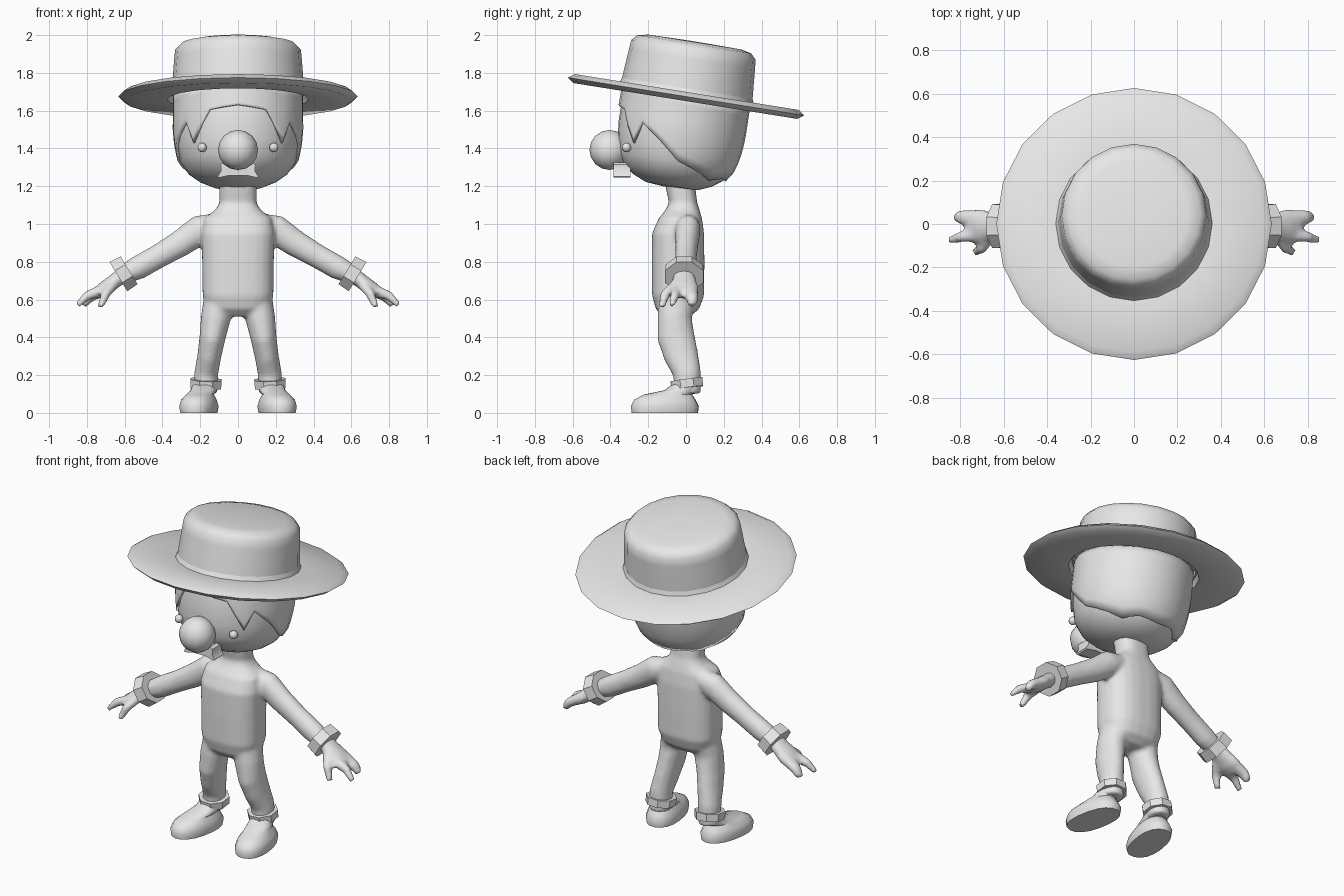
import bpy, bmesh, math
from mathutils import Vector, Matrix

cube = bpy.data.objects.get("Cube")
if cube:
    bpy.data.objects.remove(cube)

grey = bpy.data.materials.new("plain_grey")
grey.use_nodes = True
colour = (0.8, 0.8, 0.8, 1)
grey.diffuse_color = colour
grey.node_tree.nodes["Principled BSDF"].inputs["Base Color"].default_value = colour

TILT = math.radians(-9.1)
HEAD = Matrix.Translation((0, 0, 1.675)) @ Matrix.Rotation(TILT, 4, 'X')
UP = Vector((0, 0, 1))


def finish(name, bm, matrix=None, mirror=False):
    bmesh.ops.recalc_face_normals(bm, faces=bm.faces)
    mesh = bpy.data.meshes.new(name)
    bm.to_mesh(mesh)
    bm.free()
    mesh.materials.append(grey)
    ob = bpy.data.objects.new(name, mesh)
    bpy.context.collection.objects.link(ob)
    if matrix:
        ob.matrix_world = matrix
    if mirror:
        ob.modifiers.new("mirror", 'MIRROR').use_clip = False
    bpy.ops.object.select_all(action='DESELECT')
    ob.select_set(True)
    bpy.context.view_layer.objects.active = ob
    bpy.ops.object.shade_smooth_by_angle(angle=math.radians(40))
    return ob


def skin_rings(bm, rings):
    for a, b in zip(rings, rings[1:]):
        n = len(a)
        for i in range(n):
            j = (i + 1) % n
            bm.faces.new((a[i], a[j], b[j], b[i]))
    bm.faces.new(rings[0])
    bm.faces.new(rings[-1])


def tube(bm, path, sides=14, power=2, flat=False, yaw=0):
    """Loft rings along points (x, y, z, radius across, radius in depth)."""
    pts = [Vector(p[:3]) for p in path]
    rings = []
    for i, p in enumerate(path):
        t = UP if flat else (pts[min(i + 1, len(pts) - 1)] - pts[max(i - 1, 0)]).normalized()
        v = Vector((0, 1, 0))
        v = (v - t * v.dot(t)).normalized()
        u = v.cross(t)
        ring = []
        for k in range(sides):
            a = math.tau * (k + 0.5) / sides
            c, s = math.cos(a), math.sin(a)
            off = (u * math.copysign(abs(c) ** (2 / power), c) * p[3]
                   + v * math.copysign(abs(s) ** (2 / power), s) * p[4])
            ring.append(bm.verts.new(pts[i] + Matrix.Rotation(yaw, 3, 'Z') @ off))
        rings.append(ring)
    skin_rings(bm, rings)


def lathe(bm, profile, sides):
    rings = [[bm.verts.new((r * math.sin(math.tau * k / sides),
                            r * math.cos(math.tau * k / sides), t))
              for k in range(sides)] for r, t in profile]
    skin_rings(bm, rings)


def ball(name, centre, radius, seg, rings, mirror=False):
    bm = bmesh.new()
    bmesh.ops.create_uvsphere(bm, u_segments=seg, v_segments=rings, radius=radius)
    bmesh.ops.translate(bm, verts=bm.verts, vec=centre)
    finish(name, bm, mirror=mirror)


def interpolate(table, x):
    for (x0, y0), (x1, y1) in zip(table, table[1:]):
        if x <= x1:
            return y0 + (y1 - y0) * max(0, x - x0) / (x1 - x0)
    return table[-1][1]


# Body: limbs on one side, mirrored, then fused with the torso
bm = bmesh.new()
tube(bm, [(.1, .01, 1.0, .06, .06), (.2, .01, .97, .08, .068), (.3, .005, .9, .072, .062),
          (.42, 0, .83, .064, .058), (.53, -.005, .768, .064, .06), (.61, -.01, .73, .05, .055)])
# Palm, two fingers and thumb
tube(bm, [(.59, -.01, .745, .045, .05), (.65, -.01, .7, .04, .065),
          (.71, -.01, .655, .04, .08), (.76, -.01, .625, .028, .075)])
tube(bm, [(.73, .025, .645, .034, .04), (.79, .03, .61, .03, .036), (.82, .035, .57, .02, .025)], 8)
tube(bm, [(.73, -.05, .645, .032, .035), (.8, -.06, .62, .026, .026), (.85, -.075, .57, .016, .018)], 8)
tube(bm, [(.66, -.05, .68, .03, .03), (.7, -.11, .63, .026, .028), (.73, -.13, .56, .018, .02)], 8)
# Leg
tube(bm, [(.1, -.045, .62, .08, .1), (.118, -.06, .5, .08, .092), (.135, -.053, .4, .07, .1),
          (.152, -.025, .3, .064, .092), (.168, .005, .21, .064, .075), (.172, .01, .1, .064, .07)])
copy = bmesh.ops.duplicate(bm, geom=bm.verts[:] + bm.edges[:] + bm.faces[:])["geom"]
bmesh.ops.scale(bm, vec=(-1, 1, 1), verts=[g for g in copy if isinstance(g, bmesh.types.BMVert)])
# Torso and neck
tube(bm, [(0, -.05, .51, .1, .07), (0, -.045, .55, .165, .115), (0, -.042, .62, .188, .138),
          (0, -.042, .8, .19, .14), (0, -.042, .95, .195, .138), (0, -.03, 1.03, .18, .115),
          (0, -.018, 1.075, .12, .09), (0, -.015, 1.11, .098, .075), (0, -.035, 1.23, .1, .08)],
     24, 2.6, flat=True)
body = finish("body", bm)
fuse = body.modifiers.new("fuse", 'REMESH')
fuse.mode = 'VOXEL'
fuse.voxel_size = 0.012
fuse.use_smooth_shade = True
soften = body.modifiers.new("soften", 'SMOOTH')
soften.iterations = 5

# Cuffs at wrists and ankles
bm = bmesh.new()
tube(bm, [(.577, -.01, .755, .093, .105), (.633, -.01, .721, .098, .11)], 8)
finish("wrist_cuffs", bm, mirror=True)
bm = bmesh.new()
tube(bm, [(.171, .008, .132, .088, .09), (.169, .002, .177, .09, .092)], 8)
finish("ankle_cuffs", bm, mirror=True)

# Shoes with flat soles, toes turned out
bm = bmesh.new()
tube(bm, [(.207, -.112, 0, .094, .178), (.207, -.112, .035, .1, .183), (.207, -.112, .07, .09, .165),
          (.2, -.095, .097, .07, .13), (.182, -.03, .12, .068, .085), (.172, .005, .16, .064, .07)],
     18, 2.3, flat=True, yaw=math.radians(10))
finish("shoes", bm, mirror=True)

# Head, tilted like the hat
head_profile = [(-.49, .03), (-.48, .14), (-.45, .21), (-.41, .265), (-.35, .305),
                (-.27, .323), (-.18, .332), (0, .33), (.08, .29)]
bm = bmesh.new()
lathe(bm, [(r, t) for t, r in head_profile], 32)
finish("head", bm, HEAD)

# Hair shell with a jagged lower edge, by degrees from the front
hair_edge = [(0, -.099), (26, -.119), (45, -.286), (53, -.17), (72, -.246),
             (92, -.343), (135, -.42), (155, -.4), (180, -.41)]
bm = bmesh.new()
corners = [d for d, t in hair_edge]
steps = sorted(set(corners + [13, 35, 62, 82, 106, 120, 145, 168]))
steps = [-d for d in steps[:0:-1]] + steps[:-1]
columns = []
for d in steps:
    low = interpolate(hair_edge, abs(d))
    col = []
    for k in range(9):
        t = low * (1 - k / 8)
        r = interpolate(head_profile, t) + 0.014
        a = math.radians(d)
        col.append(bm.verts.new((r * math.sin(a), -r * math.cos(a), t)))
    columns.append(col)
for a, b in zip(columns, columns[1:] + columns[:1]):
    for k in range(8):
        bm.faces.new((a[k], b[k], b[k + 1], a[k + 1]))
hair = finish("hair", bm, HEAD)
solid = hair.modifiers.new("thickness", 'SOLIDIFY')
solid.thickness = 0.02
solid.offset = -1

# Face
ball("nose", (0, -.405, 1.392), .106, 12, 8)
ball("eyes", (.19, -.315, 1.405), .025, 10, 8, mirror=True)
bm = bmesh.new()
outline = [(0, 1.3), (.075, 1.325), (.092, 1.315), (.09, 1.28), (.107, 1.252), (.1, 1.245), (.045, 1.258)]
outline += [(-x, z) for x, z in outline[:0:-1]]
face = bm.faces.new([bm.verts.new((x, -.385, z)) for x, z in outline])
out = bmesh.ops.extrude_face_region(bm, geom=[face])["geom"]
bmesh.ops.translate(bm, vec=(0, .09, 0), verts=[g for g in out if isinstance(g, bmesh.types.BMVert)])
finish("moustache", bm)

# Hat: crown, wide brim and hollow underside
bm = bmesh.new()
lathe(bm, [(.05, .295), (.25, .292), (.305, .28), (.333, .25), (.338, .2), (.352, .018),
           (.6, .024), (.634, 0), (.6, -.024), (.375, -.016), (.347, .05), (.05, .1)], 20)
finish("hat", bm, HEAD)
